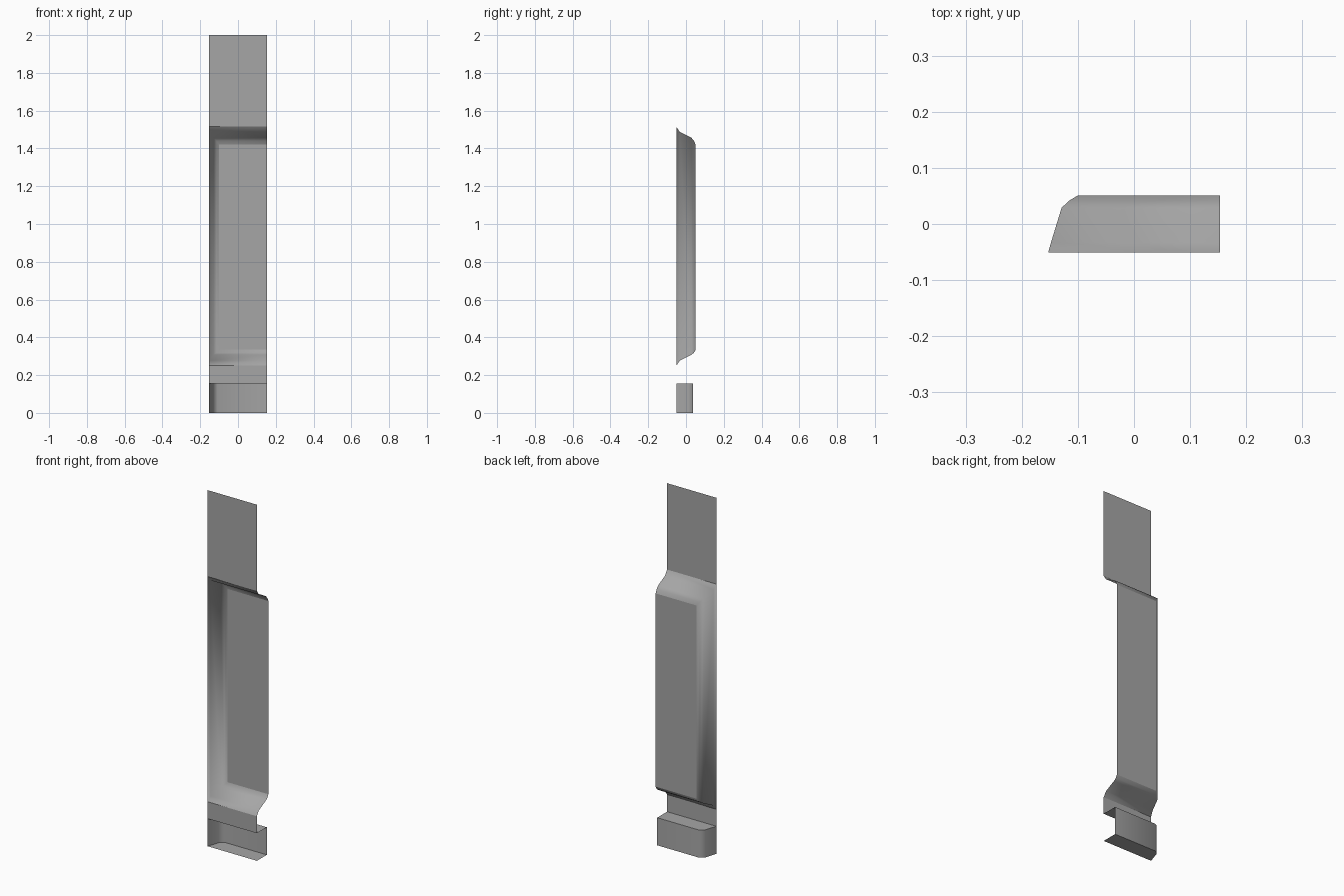
import bpy
import bmesh
from math import radians

if "Cube" in bpy.data.objects:
    bpy.data.objects.remove(bpy.data.objects["Cube"], do_unlink=True)

grey = bpy.data.materials.new("plain grey")
grey.use_nodes = True
colour = (0.38, 0.38, 0.38, 1)
grey.diffuse_color = colour
grey.node_tree.nodes["Principled BSDF"].inputs["Base Color"].default_value = colour

W = 0.153       # half width
FRONT = -0.051  # plane of the flat strips
LEDGE = 0.155   # top of the lower recess
TOP = 2.0


def finish(bm, name):
    mesh = bpy.data.meshes.new(name)
    bmesh.ops.remove_doubles(bm, verts=bm.verts, dist=0.0005)
    bm.to_mesh(mesh)
    bm.free()
    obj = bpy.data.objects.new(name, mesh)
    bpy.context.collection.objects.link(obj)
    mesh.materials.append(grey)
    bpy.ops.object.select_all(action="DESELECT")
    obj.select_set(True)
    bpy.context.view_layer.objects.active = obj
    bpy.ops.object.shade_smooth_by_angle(angle=radians(80))


def face(bm, points):
    return bm.faces.new([bm.verts.new(p) for p in points])


# Wall panel: a pressed pan, open at its left end, between two flat strips
bm = bmesh.new()
# depth, right edge, top and bottom of each step into the pan
steps = [(FRONT, -W, 1.515, 0.25),
         (-0.033, -0.148, 1.488, 0.277),
         (0.029, -0.129, 1.456, 0.308),
         (0.042, -0.115, 1.44, 0.318),
         (0.051, -0.1, 1.42, 0.335)]
rings = [[(W, y, hi), (x, y, hi), (x, y, lo), (W, y, lo)]
         for y, x, hi, lo in steps]
for a, b in zip(rings, rings[1:]):
    for i in range(3):
        face(bm, [a[i], b[i], b[i + 1], a[i + 1]])
face(bm, rings[-1])
for lo, hi in [(steps[0][2], TOP), (LEDGE, steps[0][3])]:
    face(bm, [(W, FRONT, hi), (-W, FRONT, hi), (-W, FRONT, lo), (W, FRONT, lo)])
finish(bm, "wall_panel")

# Lower recess: bent back wall with a ledge above and a floor below
bm = bmesh.new()
outline = [(-W, FRONT), (-0.132, 0.014), (-0.123, 0.027), (-0.108, 0.037), (W, 0.037)]
for (x0, y0), (x1, y1) in zip(outline, outline[1:]):
    face(bm, [(x0, y0, 0), (x0, y0, LEDGE), (x1, y1, LEDGE), (x1, y1, 0)])
plan = outline + [(W, FRONT)]
face(bm, [(x, y, LEDGE) for x, y in reversed(plan)])
face(bm, [(x, y, 0) for x, y in reversed(plan)])
finish(bm, "lower_recess")
